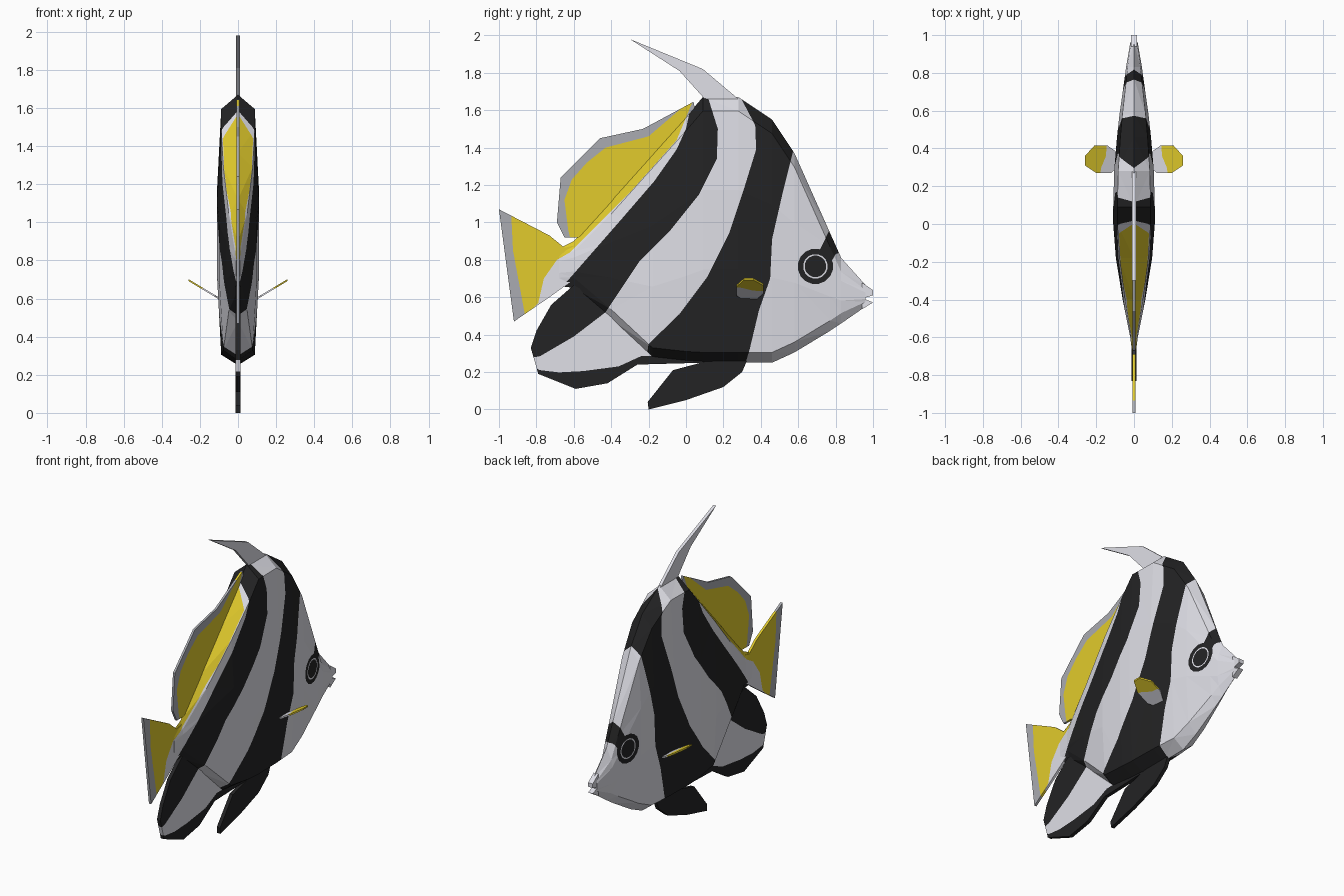
import bpy, bmesh, math
from mathutils import Vector

if "Cube" in bpy.data.objects:
    bpy.data.objects.remove(bpy.data.objects["Cube"])

# Flat colours: 0 white, 1 black, 2 yellow, 3 grey
COLOURS = [("pale_white", (.76, .76, .82)), ("stripe_black", (.017, .017, .018)),
           ("fin_yellow", (.76, .60, .025)), ("fin_edge_grey", (.40, .41, .44))]
MATS = []
for name, c in COLOURS:
    m = bpy.data.materials.new(name)
    m.diffuse_color = (*c, 1)
    m.use_nodes = True
    m.node_tree.nodes["Principled BSDF"].inputs["Base Color"].default_value = m.diffuse_color
    MATS.append(m)
WHITE, BLACK, YELLOW, GREY = range(4)


def inside(p, poly):
    """Is the point (y, z) inside the polygon?"""
    hit = False
    for (ay, az), (by, bz) in zip(poly, poly[1:] + poly[:1]):
        if (az > p.z) != (bz > p.z) and p.y < ay + (p.z - az) * (by - ay) / (bz - az):
            hit = not hit
    return hit


def paint(bm, poly, mat):
    """Cut a side-view polygon into the mesh and colour the faces within it."""
    for (ay, az), (by, bz) in zip(poly, poly[1:] + poly[:1]):
        faces = []
        for f in bm.faces:
            ys = [v.co.y for v in f.verts]
            zs = [v.co.z for v in f.verts]
            if (min(ys) <= max(ay, by) and max(ys) >= min(ay, by)
                    and min(zs) <= max(az, bz) and max(zs) >= min(az, bz)):
                faces.append(f)
        if not faces:
            continue
        edges = list({e for f in faces for e in f.edges})
        verts = list({v for f in faces for v in f.verts})
        bmesh.ops.bisect_plane(bm, geom=verts + edges + faces, dist=1e-5,
                               plane_co=(0, ay, az), plane_no=Vector((0, az - bz, by - ay)).normalized())
    for f in bm.faces:
        if inside(f.calc_center_median(), poly):
            f.material_index = mat


def finish(name, bm, base, paints):
    bmesh.ops.recalc_face_normals(bm, faces=bm.faces)
    bmesh.ops.triangulate(bm, faces=bm.faces)
    for f in bm.faces:
        f.material_index = base
    for poly, mat in paints:
        paint(bm, poly, mat)
    me = bpy.data.meshes.new(name)
    bm.to_mesh(me)
    bm.free()
    for m in MATS:
        me.materials.append(m)
    ob = bpy.data.objects.new(name, me)
    bpy.context.collection.objects.link(ob)
    return ob


def plate(name, pts, half, base=WHITE, paints=()):
    """Thin fin from a side-view (y, z) outline."""
    bm = bmesh.new()
    f = bm.faces.new([bm.verts.new((-half, y, z)) for y, z in pts])
    ext = bmesh.ops.extrude_face_region(bm, geom=[f], use_keep_orig=True)
    for v in ext["geom"]:
        if isinstance(v, bmesh.types.BMVert):
            v.co.x = half
    return finish(name, bm, base, paints)


def circle(y, z, r, n=16):
    return [(y + r * math.cos(2 * math.pi * (i + .5) / n), z + r * math.sin(2 * math.pi * (i + .5) / n))
            for i in range(n)]


# Side-view colour regions
REAR_STRIPE = [(.03, 1.64), (.1, 1.72), (.12, 1.66), (.17, 1.5), (.165, 1.34), (.07, 1.15), (-.09, .95),
               (-.25, .79), (-.43, .52), (-.6, .39), (-.78, .285), (-.86, .27), (-.86, .45), (-.64, .68),
               (-.57, .76), (-.36, 1.0), (-.17, 1.22), (-.05, 1.39), (0, 1.5)]
FRONT_STRIPE = [(.275, 1.7), (.37, 1.52), (.375, 1.39), (.31, 1.18), (.23, .94), (.115, .71), (-.035, .51),
                (-.2, .35), (-.22, .22), (.31, .22), (.34, .32), (.39, .53), (.45, .7), (.46, .91),
                (.515, 1.15), (.56, 1.33), (.58, 1.41), (.48, 1.7)]
DORSAL_YELLOW = [(.045, 1.67), (-.2, 1.46), (-.43, 1.4), (-.53, 1.32), (-.61, 1.23), (-.65, 1.12),
                 (-.63, .96), (-.615, .9), (-.6, .86), (-.3, 1.16), (-.05, 1.44)]
TAIL_YELLOW = [(-.55, .91), (-.73, .95), (-.935, 1.06), (-.925, .85), (-.86, .5), (-.79, .57),
               (-.76, .7), (-.69, .8), (-.62, .84)]
EYE_BAR = [(.70, .82), (.765, .955), (.79, 1.02), (.87, .86), (.80, .83), (.76, .76)]

# Body: ten-sided slices along y (y, top, bottom, half width)
SLICES = [(.96, .665, .55, .02), (.83, .81, .46, .042), (.77, .944, .42, .05), (.58, 1.37, .305, .077),
          (.46, 1.55, .25, .09), (.28, 1.67, .25, .105), (.09, 1.67, .25, .11), (.0, 1.565, .255, .11),
          (-.18, 1.365, .275, .096), (-.4, 1.12, .48, .06), (-.6, .9, .65, .02), (-.68, .86, .66, .01)]
bm = bmesh.new()
rings = []
for y, t, b, w in SLICES:
    h = t - b
    i = min(.075, .22 * h)
    half = [(.8 * w, t - i), (w, t - .35 * h), (w, b + .35 * h), (.8 * w, b + min(.055, i))]
    ring = [(0, t)] + half + [(0, b)] + [(-x, z) for x, z in reversed(half)]
    rings.append([bm.verts.new((x, y, z)) for x, z in ring])
for r, s in zip(rings, rings[1:]):
    for k in range(10):
        bm.faces.new((r[k], r[k - 1], s[k - 1], s[k]))
bm.faces.new(rings[0])
bm.faces.new(rings[-1])
finish("body", bm, WHITE, [
    (DORSAL_YELLOW, YELLOW), (TAIL_YELLOW, YELLOW), (REAR_STRIPE, BLACK), (FRONT_STRIPE, BLACK),
    (EYE_BAR, BLACK), (circle(.692, .765, .095), BLACK), (circle(.692, .765, .066), WHITE),
    (circle(.692, .765, .058), BLACK)])

# Lips
plate("upper_lip", [(.94, .68), (1, .637), (1, .61), (.96, .598), (.94, .6)], .017)
plate("lower_lip", [(.94, .6), (.96, .588), (1, .572), (.94, .535)], .017)

# Fins on the centre line
plate("dorsal_fin", [(.04, 1.645), (-.23, 1.5), (-.46, 1.45), (-.67, 1.24), (-.69, 1.0), (-.65, .92),
                     (-.57, .92), (-.5, .96), (-.25, 1.2), (.06, 1.55)], .007, GREY,
      [(DORSAL_YELLOW, YELLOW), ([(.1, 1.62), (-.05, 1.44), (-.6, .86), (-.2, .9), (.1, 1.4)], YELLOW)])
plate("dorsal_streamer", [(.28, 1.66), (.09, 1.82), (-.3, 1.98), (-.035, 1.81), (.1, 1.66), (.19, 1.6)], .01)
plate("tail_fin", [(-.58, .88), (-.65, .865), (-.73, .93), (-1, 1.07), (-.92, .47), (-.73, .6),
                   (-.62, .68)], .008, WHITE,
      [(TAIL_YELLOW, YELLOW),
       ([(-.935, 1.06), (-.925, .85), (-.86, .5), (-.9, .4), (-1.05, .4), (-1.05, 1.15), (-.94, 1.15)], GREY)])
plate("anal_fin", [(-.6, .665), (-.72, .56), (-.8, .42), (-.83, .33), (-.79, .19), (-.59, .11), (-.42, .14),
                   (-.26, .24), (.1, .25), (-.1, .35), (-.45, .58)], .012, WHITE,
      [(REAR_STRIPE, BLACK),
       ([(-.85, .24), (-.78, .21), (-.68, .198), (-.55, .205), (-.36, .23), (-.24, .285), (.2, .29),
         (.2, .05), (-.85, .05)], BLACK)])
plate("pelvic_fin", [(.33, .27), (.3, .2), (.2, .12), (0, .05), (-.2, 0), (-.205, .04), (-.07, .21),
                     (.1, .255)], .012, BLACK)

# Pectoral fins, rising outwards on both sides
FIN = [(.09, .3), (.12, .27), (.2, .27), (.26, .31), (.26, .36), (.21, .415), (.14, .415), (.09, .38)]
for side, name in ((1, "right_pectoral_fin"), (-1, "left_pectoral_fin")):
    bm = bmesh.new()
    f = bm.faces.new([bm.verts.new((side * x, y, .602 + (x - .11) * .6)) for x, y in FIN])
    ext = bmesh.ops.extrude_face_region(bm, geom=[f], use_keep_orig=True)
    for v in ext["geom"]:
        if isinstance(v, bmesh.types.BMVert):
            v.co.z += .01
    finish(name, bm, WHITE, [([(.2, .66), (.3, .65), (.36, .635), (.5, .63), (.5, .8), (.2, .8)], YELLOW)])
